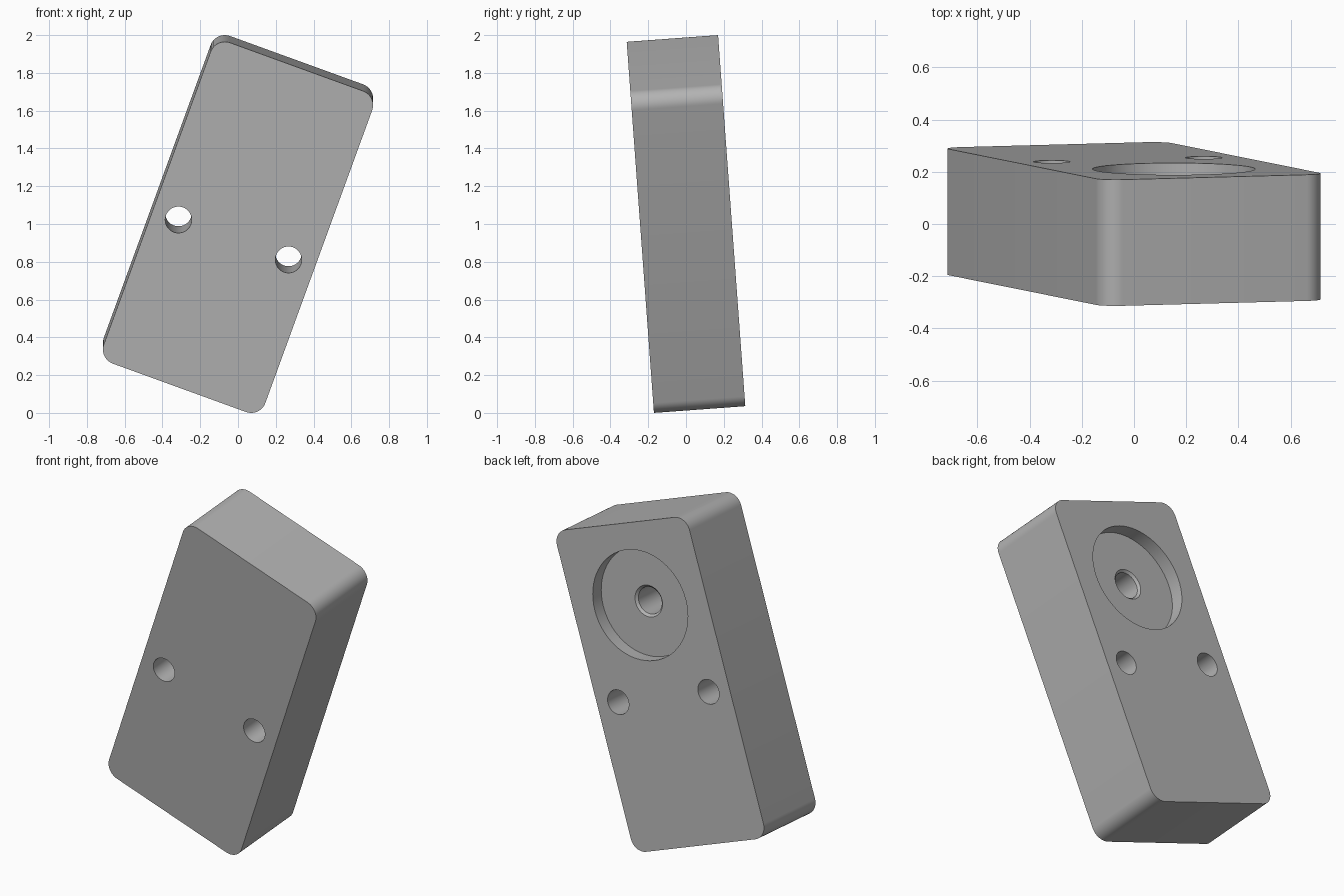
import bpy, bmesh, math
from mathutils import Matrix

if "Cube" in bpy.data.objects:
    bpy.data.objects.remove(bpy.data.objects["Cube"])

W, L, T, R = 0.91, 1.813, 0.485, 0.08   # width, length, thickness, corner radius
SEG = 64

grey = bpy.data.materials.new("plain grey")
grey.diffuse_color = (0.45, 0.45, 0.45, 1)
grey.use_nodes = True
grey.node_tree.nodes["Principled BSDF"].inputs["Base Color"].default_value = grey.diffuse_color


def finish(name, bm):
    bmesh.ops.recalc_face_normals(bm, faces=bm.faces)
    me = bpy.data.meshes.new(name)
    bm.to_mesh(me)
    bm.free()
    me.materials.append(grey)
    ob = bpy.data.objects.new(name, me)
    bpy.context.collection.objects.link(ob)
    return ob


def lathe(bm, cx, cz, profile):
    """Closed turned solid along y; profile is (radius, y)."""
    rings = []
    for r, y in profile:
        rings.append([bm.verts.new((cx + r * math.cos(2 * math.pi * i / SEG), y,
                                    cz + r * math.sin(2 * math.pi * i / SEG)))
                      for i in range(SEG)])
    for a, b in zip(rings, rings[1:]):
        for i in range(SEG):
            j = (i + 1) % SEG
            bm.faces.new((a[i], a[j], b[j], b[i]))
    bm.faces.new(rings[0])
    bm.faces.new(rings[-1])


# block: rounded rectangle extruded through its thickness
bm = bmesh.new()
outline = []
for k, (sx, sz) in enumerate([(1, 1), (-1, 1), (-1, -1), (1, -1)]):
    for i in range(13):
        a = math.radians(90 * k + 7.5 * i)
        outline.append((sx * (W / 2 - R) + R * math.cos(a),
                        sz * (L / 2 - R) + R * math.sin(a)))
front = [bm.verts.new((x, -T / 2, z)) for x, z in outline]
back = [bm.verts.new((x, T / 2, z)) for x, z in outline]
bm.faces.new(front)
bm.faces.new(back)
n = len(outline)
for i in range(n):
    j = (i + 1) % n
    bm.faces.new((front[i], front[j], back[j], back[i]))
block = finish("mounting_block", bm)

# cutter: two through holes, and a round pocket with a blind centre hole
bm = bmesh.new()
for s in (-1, 1):
    lathe(bm, s * 0.31, -0.07, [(0.07, -T), (0.07, T)])
floor = T / 2 - 0.08
lathe(bm, 0, 0.447, [(0.312, T), (0.312, floor), (0.09, floor),
                     (0.077, floor - 0.013), (0.077, floor - 0.3)])
cutter = finish("hole_cutter", bm)
cutter.hide_render = True

mod = block.modifiers.new("holes", 'BOOLEAN')
mod.operation = 'DIFFERENCE'
mod.solver = 'EXACT'
mod.object = cutter
bpy.context.view_layer.objects.active = block
block.select_set(True)
bpy.ops.object.modifier_apply(modifier=mod.name)
bpy.data.objects.remove(cutter)

# lean the block sideways and slightly forward, resting on z = 0
block.data.transform(Matrix.Translation((0, 0, 1))
                     @ Matrix.Rotation(math.radians(4.2), 4, 'X')
                     @ Matrix.Rotation(math.radians(20), 4, 'Y'))
bpy.ops.object.shade_smooth_by_angle(angle=math.radians(30))
